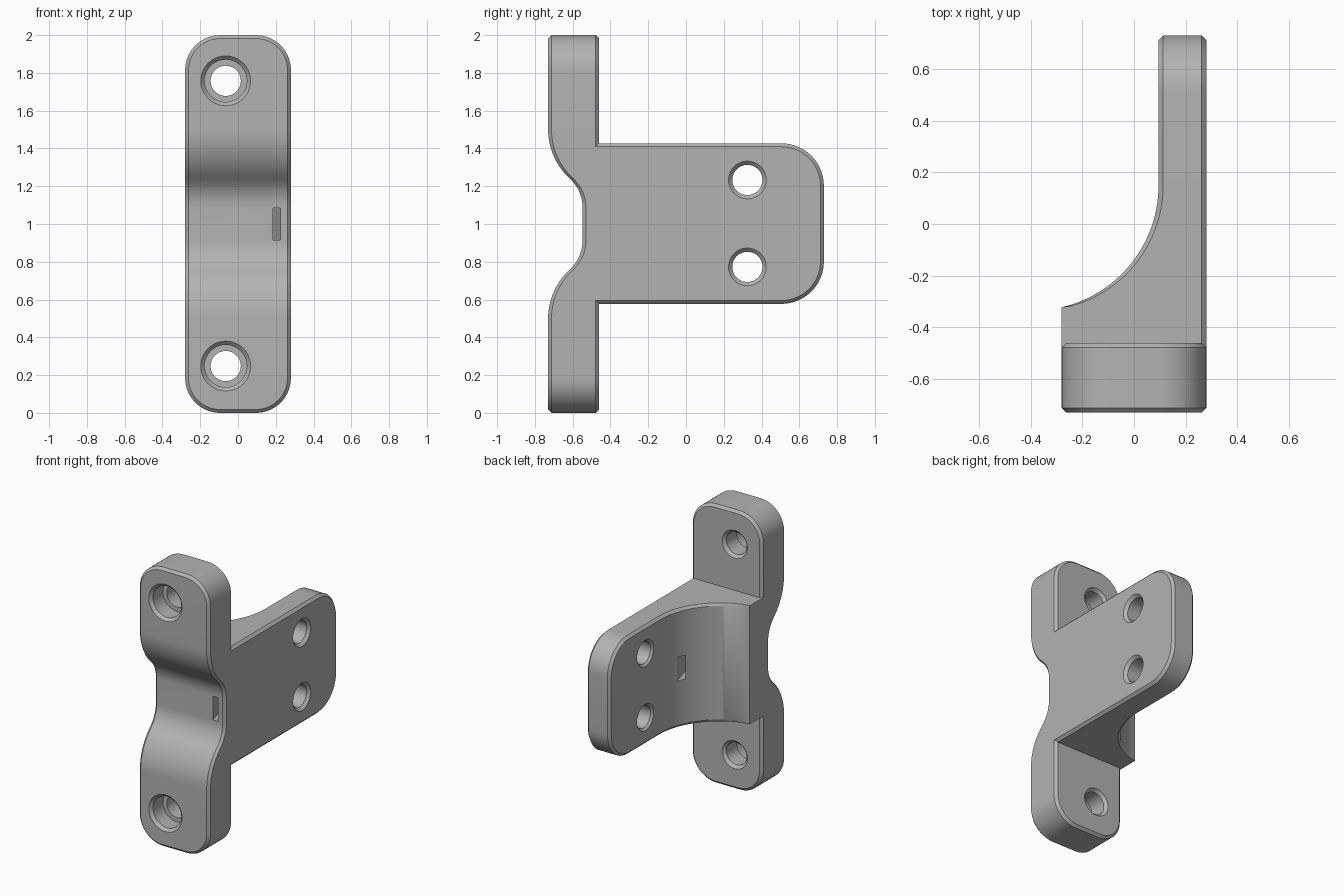
import bpy, bmesh
from math import sin, cos, pi, sqrt, atan2
from mathutils import Matrix, Vector

if "Cube" in bpy.data.objects:
    bpy.data.objects.remove(bpy.data.objects["Cube"])

grey = bpy.data.materials.new("plain grey")
grey.use_nodes = True
tone = (0.45, 0.45, 0.45, 1)
grey.diffuse_color = tone
grey.node_tree.nodes["Principled BSDF"].inputs["Base Color"].default_value = tone

C = 0.018  # edge chamfer


def make_object(name, bm):
    bmesh.ops.recalc_face_normals(bm, faces=bm.faces)
    mesh = bpy.data.meshes.new(name)
    bm.to_mesh(mesh)
    bm.free()
    mesh.materials.append(grey)
    obj = bpy.data.objects.new(name, mesh)
    bpy.context.collection.objects.link(obj)
    return obj


def corner(t_end, side, half, r, steps=14):
    """Rounded outline corner: (position, half width, normal)."""
    pts = []
    for i in range(steps + 1):
        a = i / steps * pi / 2
        pts.append((t_end - side * r * (1 - cos(a)), half - r + r * sin(a),
                    side * cos(a), sin(a)))
    return pts


def loft(name, outline, near, far, place, near_chamfer=lambda t: C):
    """Chamfered slab swept along t, with a shaped near face and flat far face."""
    bm = bmesh.new()
    rings = []
    for t, h, nt, nh in outline:
        ti, hi = t - C * nt, h - C * nh
        n = near_chamfer(t)
        half = [(ti, hi, near(ti)), (t, h, near(t) + n), (t, h, far - C), (ti, hi, far)]
        ring = half + [(a, -b, d) for a, b, d in reversed(half)]
        rings.append([bm.verts.new(place(*p)) for p in ring])
    for r0, r1 in zip(rings, rings[1:]):
        for k in range(8):
            m = (k + 1) % 8
            bm.faces.new((r0[k], r0[m], r1[m], r1[k]))
    for r in (rings[0], rings[-1]):
        for quad in ((0, 1, 6, 7), (1, 2, 5, 6), (2, 3, 4, 5)):
            bm.faces.new([r[k] for k in quad])
    return make_object(name, bm)


# Flange: rounded plate whose front dips in an S curve around mid height
def front_y(z):
    d = abs(z - 1)
    if d < 0.09:
        return -0.548
    if d < 0.24:
        return -0.748 + sqrt(0.2 ** 2 - (d - 0.09) ** 2)
    if d < 0.5:
        return -0.38 - sqrt(0.35 ** 2 - (0.5 - d) ** 2)
    return -0.73


offsets = [0.09 + 0.15 * i / 8 for i in range(8)] + [0.24 + 0.26 * i / 12 for i in range(13)]
middle = [(1 + s * d, 0.28, 0, 1) for s in (-1, 1) for d in offsets]
flange_outline = corner(0, -1, 0.28, 0.185) + sorted(middle) + corner(2, 1, 0.28, 0.185)[::-1]
body = loft("bracket_body", flange_outline, front_y, -0.46,
            lambda t, h, d: (h, d, t))


# Arm: upright plate blended to the flange by a large concave curve
AX, AY, AR = -0.39, 0.15, 0.485
curve_start = AY - sqrt(AR ** 2 - (-0.28 - AX) ** 2)


def inner_x(y):
    if y <= curve_start:
        return -0.28
    return AX + (sqrt(AR ** 2 - (y - AY) ** 2) if y < AY else AR)


a0 = atan2(curve_start - AY, -0.28 - AX)
arc = [(AY + AR * sin(a0 * (1 - i / 28)), 0.425, 0, 1) for i in range(29)]
arm_outline = ([(-0.52, 0.425, 0, 1), (curve_start - 0.001, 0.425, 0, 1)] + arc
               + corner(0.73, 1, 0.425, 0.225)[::-1])
arm = loft("arm", arm_outline, inner_x, 0.28,
           lambda t, h, d: (d, t, 1.002 + h),
           lambda t: C if t > curve_start else 0)


# Cutters: stepped holes turned from a (depth, radius) profile, and a slot
def turned_cutter(profile, matrix, sides=40):
    bm = bmesh.new()
    rings = [[bm.verts.new((r * cos(2 * pi * i / sides), r * sin(2 * pi * i / sides), d))
              for i in range(sides)] for d, r in profile]
    for r0, r1 in zip(rings, rings[1:]):
        for i in range(sides):
            j = (i + 1) % sides
            bm.faces.new((r0[i], r0[j], r1[j], r1[i]))
    bm.faces.new(rings[0])
    bm.faces.new(rings[-1])
    bm.transform(matrix)
    return make_object("hole_cutter", bm)


def combine(tool, operation):
    tool.hide_render = True
    mod = body.modifiers.new(operation, 'BOOLEAN')
    mod.operation, mod.object, mod.solver = operation, tool, 'EXACT'
    bpy.context.view_layer.objects.active = body
    bpy.ops.object.modifier_apply(modifier=mod.name)
    bpy.data.objects.remove(tool)


combine(arm, 'UNION')

along_y = Matrix.Rotation(-pi / 2, 4, 'X')
along_x = Matrix.Rotation(pi / 2, 4, 'Y')
bolt = [(-0.75, 0.152), (-0.71, 0.112), (-0.6, 0.112), (-0.6, 0.08),
        (-0.48, 0.08), (-0.44, 0.12)]
pin = [(0.075, 0.115), (0.11, 0.08), (0.26, 0.08), (0.3, 0.12)]
for s in (-1, 1):
    combine(turned_cutter(bolt, Matrix.Translation((-0.065, 0, 1.003 + s * 0.755)) @ along_y),
            'DIFFERENCE')
    combine(turned_cutter(pin, Matrix.Translation((0, 0.325, 1.003 + s * 0.23)) @ along_x),
            'DIFFERENCE')

# Slanted tie slot from the front dip to the concave face
start, end = Vector((0.205, -0.548, 1)), Vector((0.06, -0.03, 1))
run = end - start
bm = bmesh.new()
bmesh.ops.create_cube(bm, size=1)
bm.transform(Matrix.Translation((start + end) / 2)
             @ Matrix.Rotation(atan2(run.y, run.x), 4, 'Z')
             @ Matrix.Diagonal((run.length + 0.16, 0.04, 0.17, 1)))
combine(make_object("slot_cutter", bm), 'DIFFERENCE')

# Smooth curves, crisp chamfers
bpy.ops.object.select_all(action='DESELECT')
body.select_set(True)
bpy.context.view_layer.objects.active = body
bpy.ops.object.shade_smooth_by_angle(angle=0.5)
